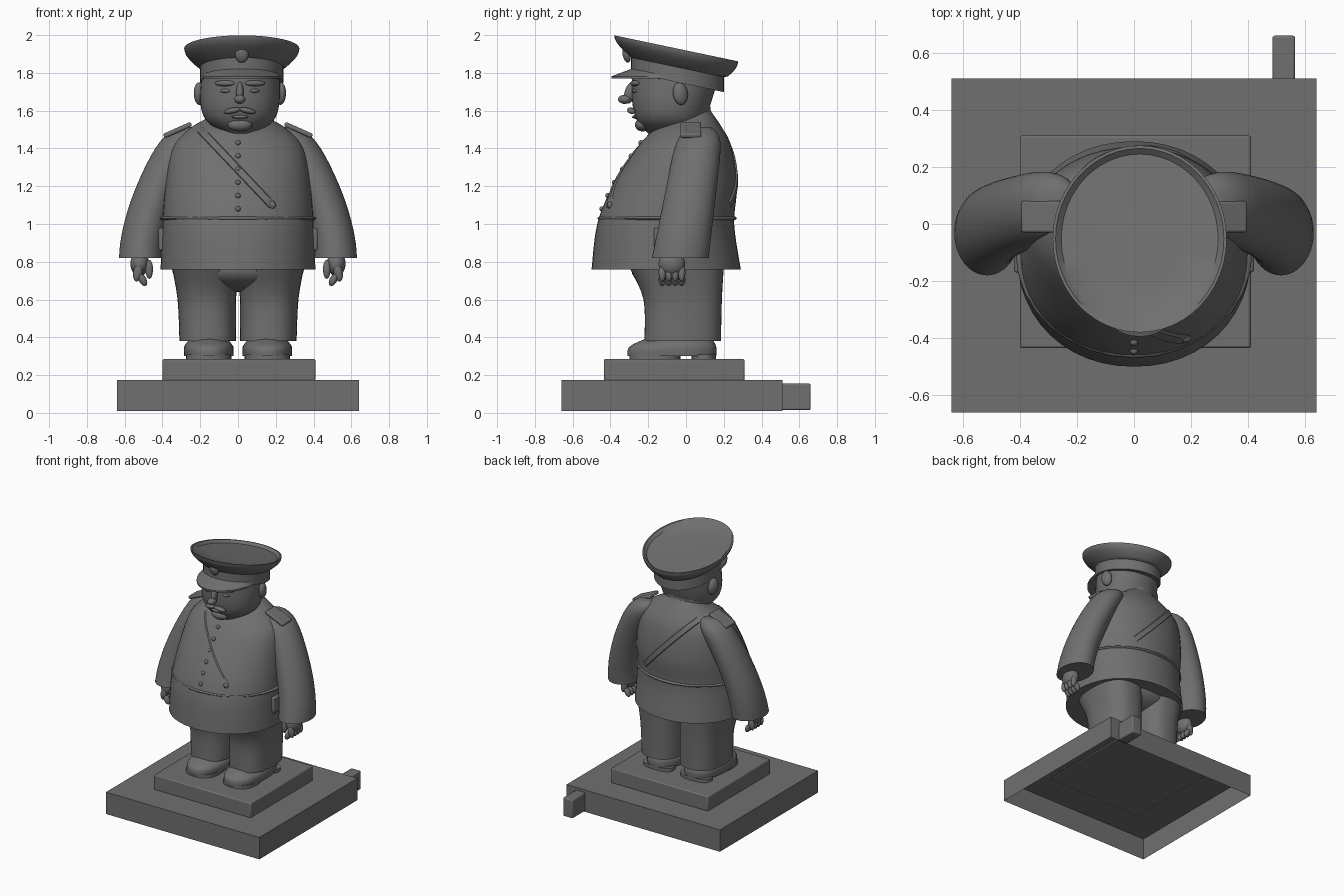
import bpy, bmesh, math
from math import sin, cos, pi, sqrt
from mathutils import Vector, Matrix
from mathutils.bvhtree import BVHTree

if "Cube" in bpy.data.objects:
    bpy.data.objects.remove(bpy.data.objects["Cube"], do_unlink=True)

# One dull stone grey for the whole statue
grey = (*[.16] * 3, 1)
stone = bpy.data.materials.new("stone_grey")
stone.use_nodes = True
stone.diffuse_color = grey
stone.node_tree.nodes["Principled BSDF"].inputs["Base Color"].default_value = grey


def finish(bm, name):
    """Turn a bmesh into a smooth shaded object."""
    bmesh.ops.recalc_face_normals(bm, faces=bm.faces)
    mesh = bpy.data.meshes.new(name)
    bm.to_mesh(mesh)
    bm.free()
    mesh.materials.append(stone)
    obj = bpy.data.objects.new(name, mesh)
    bpy.context.collection.objects.link(obj)
    bpy.ops.object.select_all(action="DESELECT")
    obj.select_set(True)
    bpy.context.view_layer.objects.active = obj
    bpy.ops.object.shade_smooth_by_angle(angle=math.radians(40))
    return obj


def oval(z, wide, front, back, x=0):
    """One body section: height, half width, front and back, sideways centre."""
    return Vector((z, wide, front, back, x))


def smooth(rows, steps=5):
    """Catmull-Rom sections between the given ones."""
    result = []
    padded = [rows[0], *rows, rows[-1]]
    for before, start, end, after in zip(padded, padded[1:], padded[2:], padded[3:]):
        leave, arrive = (end - before) / 2, (after - start) / 2
        for step in range(steps):
            t = step / steps
            bend = (leave * (1 - t) - arrive * t + (end - start) * (t + t - 1)) * t * (1 - t)
            result.append(start.lerp(end, t) + bend)
    return result + [rows[-1]]


def skin(bm, rings, loop=True):
    """Join neighbouring rows of vertices with quads."""
    for low, high in zip(rings, rings[1:]):
        for k in range(len(low) if loop else len(low) - 1):
            j = (k + 1) % len(low)
            bm.faces.new((low[k], low[j], high[j], high[k]))


def loft(name, rows, lean=0, top_lean=None, mirror=1, power=2, sides=48):
    """Skin oval sections; lean tips them from front to back."""
    bm = bmesh.new()
    rings = []
    top_lean = lean if top_lean is None else top_lean
    for i, (z, wide, front, back, x) in enumerate(rows):
        slope = lean + (top_lean - lean) * (i / (len(rows) - 1)) ** 4
        ring = []
        for k in range(sides):
            c, s = (math.copysign(abs(f(math.tau * k / sides)) ** (2 / power), f(math.tau * k / sides))
                    for f in (cos, sin))
            y = s * (back - front) / 2
            ring.append(bm.verts.new((mirror * (x + c * wide), (front + back) / 2 + y, z + slope * y)))
        rings.append(ring)
    skin(bm, rings)
    bm.faces.new(rings[0])
    bm.faces.new(rings[-1])
    return finish(bm, name)


def ball(name, at, size, turn=(0, 0, 0)):
    bm = bmesh.new()
    bmesh.ops.create_uvsphere(bm, u_segments=32, v_segments=16, radius=1)
    obj = finish(bm, name)
    obj.location, obj.scale, obj.rotation_euler = at, size, turn
    return obj


def box(name, low, high, bevel=.008, hollow=False):
    low, high = Vector(low), Vector(high)
    bm = bmesh.new()
    bmesh.ops.create_cube(bm, size=1, matrix=Matrix.Diagonal((*(high - low), 1)))
    if hollow:
        bottom = min(bm.faces, key=lambda face: face.calc_center_median().z)
        bmesh.ops.delete(bm, geom=[bottom], context="FACES_ONLY")
    obj = finish(bm, name)
    obj.location = (low + high) / 2
    if bevel:
        mod = obj.modifiers.new("soft_edges", "BEVEL")
        mod.width, mod.segments = bevel, 2
    return obj


# Stand: hollow slab, rear lug and plinth
box("base_slab", low=(-.64, -.66, .01), high=(.64, .51, .175), bevel=0, hollow=True)
box("base_lug", low=(.485, .49, .015), high=(.565, .66, .155))
box("plinth", low=(-.4, -.435, .17), high=(.41, .31, .285))

# Coat with flared skirt, belt and sloping collar
coat = loft("coat", smooth([
    oval(z=.76, wide=.41, front=-.5, back=.29),
    oval(z=1, wide=.4, front=-.47, back=.255),
    oval(z=1.2, wide=.385, front=-.39, back=.27),
    oval(z=1.4, wide=.35, front=-.27, back=.24),
    oval(z=1.5, wide=.26, front=-.2, back=.18),
    oval(z=1.55, wide=.16, front=-.17, back=.13)]), top_lean=.35, power=2.1)
ball("belt", at=(0, -.1, 1.03), size=(.415, .37, .04))
loft("collar", [oval(z, wide=.16, front=-.18, back=.13) for z in (1.5, 1.56)], lean=.4)
surface = BVHTree.FromObject(coat, bpy.context.evaluated_depsgraph_get())


def on_coat(x, z, side=-1):
    """Point on the front (-1) or back (1) of the coat."""
    return surface.ray_cast(Vector((x, side, z)), Vector((0, -side, 0)))[0]


# Diagonal cross strap, front and back
shoulder, hip = Vector((-.2, 1.5)), Vector((.18, 1.1))
for side, word in ((-1, "front"), (1, "back")):
    bm = bmesh.new()
    rows = []
    for i in range(25):
        x, z = shoulder.lerp(hip, i / 24)
        row = []
        for offset, lift in ((-.015, 0), (-.012, .009), (.012, .009), (.015, 0)):
            point = on_coat(x + offset, z + offset, side)
            row.append(bm.verts.new(point + Vector((0, side * lift, 0))))
        rows.append(row)
    skin(bm, rows, loop=False)
    finish(bm, "cross_strap_" + word)
ball("strap_buckle", on_coat(*hip), size=(.02, .015, .02))

# Buttons below the collar
for i in range(6):
    ball("button", on_coat(0, 1.08 + .07 * i), size=[.014] * 3)

# Sleeve rule: from cuff to shoulder the arm swings inward and its end rounds off
sleeve = []
for i in range(17):
    t = .99 * sin(pi / 2 * i / 16)
    rounding = sqrt(1 - t ** 16)
    middle, depth = .11 * t - .03, (.15 - .03 * t) * rounding
    sleeve.append(oval(z=.82 + .7 * t, wide=.115 * rounding, front=middle - depth,
                       back=middle + depth, x=.515 - .26 * t ** 1.7))

# Trousers
ball("trouser_seat", at=(0, -.05, .76), size=(.35, .24, .12))
trouser = smooth([oval(z=.38, wide=.15, front=-.22, back=.185, x=.16),
                  oval(z=.6, wide=.155, front=-.225, back=.19, x=.165),
                  oval(z=.77, wide=.175, front=-.3, back=.2, x=.175)])
shoe = smooth([oval(z=.3, wide=.13, front=-.31, back=.16, x=.155),
               oval(z=.35, wide=.13, front=-.3, back=.16, x=.155),
               oval(z=.39, wide=.1, front=-.22, back=.14, x=.155)])

for s, word in ((1, "left_"), (-1, "right_")):
    loft(word + "leg", trouser, mirror=s, power=2.5)
    loft(word + "shoe", shoe, mirror=s, power=2.3)
    for part, front, back in (("sole", -.3, -.03), ("heel", .03, .16)):
        loft(word + part, [oval(z, wide=.12, front=front, back=back, x=.155) for z in (.28, .31)],
             mirror=s, power=2.5)
    loft(word + "sleeve", sleeve, mirror=s)
    # Hand with curled fingers
    ball(word + "palm", at=(s * .52, -.075, .79), size=(.05, .07, .065))
    for i in range(4):
        y = -.125 + .034 * i
        ball(word + "finger", at=(s * .53, y, .745), size=(.024, .02, .05), turn=(0, -s * .2, 0))
        ball(word + "fingertip", at=(s * .505, y, .705), size=(.02, .02, .036), turn=(0, s * .5, 0))
    ball(word + "thumb", at=(s * .47, -.115, .76), size=(.02, .02, .05))
    # Shoulder tab and hip pouch
    tab = box(word + "shoulder_tab", low=(s * .32 - .08, -.03, 1.485), high=(s * .32 + .08, .08, 1.51))
    tab.rotation_euler.y = s * .42
    box(word + "hip_pouch", low=(s * .395 - .025, -.17, .86), high=(s * .395 + .025, -.04, .98))
    # Ear and face halves
    ball(word + "ear", at=(s * .215 + .01, -.03, 1.69), size=(.028, .04, .06), turn=(.15, 0, s * .3))
    ball(word + "eye", at=(s * .075 + .01, -.265, 1.705), size=(.03, .018, .012), turn=(0, 0, s * .3))
    ball(word + "brow", at=(s * .08 + .01, -.27, 1.745), size=(.055, .02, .016), turn=(0, 0, s * .3))
    ball(word + "moustache", at=(s * .04 + .01, -.29, 1.6), size=(.046, .02, .015), turn=(0, s * .2, s * .2))

# Head and face
loft("head", smooth([
    oval(z=1.48, wide=.09, front=-.2, back=.08, x=.01),
    oval(z=1.55, wide=.18, front=-.26, back=.1, x=.01),
    oval(z=1.65, wide=.21, front=-.285, back=.135, x=.01),
    oval(z=1.8, wide=.205, front=-.285, back=.18, x=.015)]), power=2.1)
ball("nose_bridge", at=(.01, -.295, 1.695), size=(.02, .03, .06), turn=(-.3, 0, 0))
ball("nose_tip", at=(.01, -.325, 1.66), size=(.03, .035, .024))
ball("lower_lip", at=(.01, -.265, 1.567), size=(.045, .02, .01))
ball("chin", at=(.01, -.23, 1.525), size=(.065, .04, .035))

# Peaked cap: oval band, flaring crown and dished top
cap = [oval(z, wide=.22, front=-.29, back=.2, x=.02) for z in (1.75, 1.83)]
for i in range(9):
    flare = sin(pi / 2 * i / 8)
    cap.append(oval(z=1.835 + .095 * i / 8, wide=.23 + .075 * flare, front=-.3 - .08 * flare,
                    back=.22 + .055 * flare, x=.02))
for inset, drop in ((.01, 0), (.03, .02), (.15, .025)):
    cap.append(cap[10] + Vector((-drop, -inset, inset, -inset, 0)))
loft("cap", cap, lean=-.21)

# Visor: a crescent that reaches furthest at the front
bm = bmesh.new()
rows = []
for i in range(25):
    angle = pi * .4 * (i / 12 - 1)
    reach = .115 * cos(angle * 1.2) ** .8
    row = []
    for r, lift in ((0, .015), (reach, -reach / 4), (reach, -reach / 4 - .012), (0, -.02)):
        row.append(bm.verts.new((.02 + (.21 + r / 2) * sin(angle), -.045 - (.235 + r) * cos(angle),
                                 1.775 + .035 * cos(angle) + lift)))
    rows.append(row)
skin(bm, rows)
finish(bm, "cap_visor")
ball("cap_badge", at=(.02, -.315, 1.895), size=(.035, .02, .042), turn=(.25, 0, 0))
